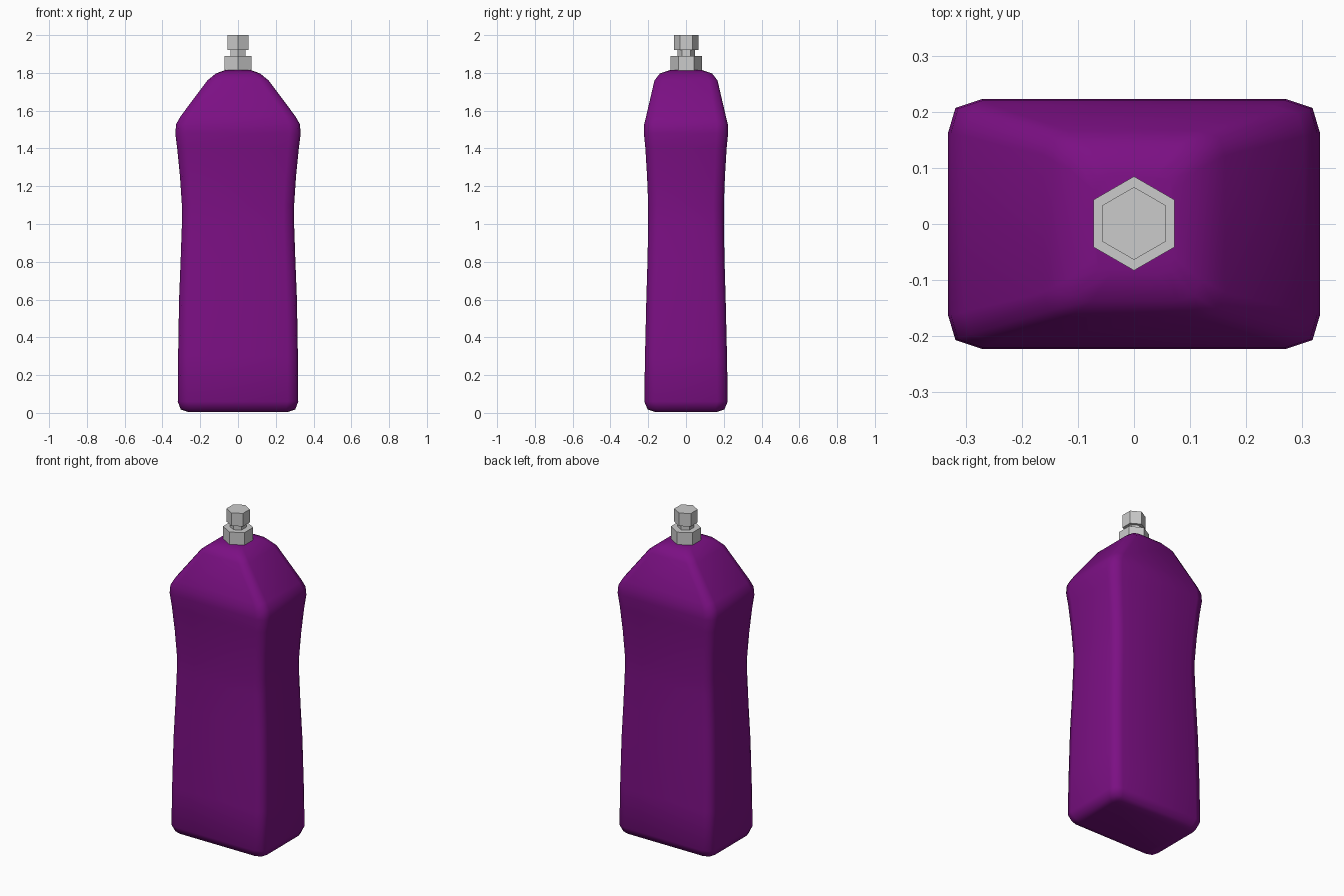
import bpy, bmesh, math

if "Cube" in bpy.data.objects:
    bpy.data.objects.remove(bpy.data.objects["Cube"])

# Body profile: z, half width x, half depth y, corner size
PROFILE = [
    (0.005, 0.265, 0.165, 0.035), (0.018, 0.303, 0.203, 0.050),
    (0.06, 0.319, 0.221, 0.055), (0.30, 0.317, 0.217, 0.055),
    (0.60, 0.312, 0.210, 0.055), (0.80, 0.304, 0.204, 0.055),
    (1.00, 0.297, 0.200, 0.055), (1.10, 0.297, 0.200, 0.055),
    (1.25, 0.307, 0.206, 0.055), (1.40, 0.322, 0.215, 0.058),
    (1.48, 0.332, 0.223, 0.060), (1.53, 0.327, 0.221, 0.058),
    (1.57, 0.304, 0.211, 0.054), (1.76, 0.162, 0.167, 0.045),
    (1.797, 0.117, 0.138, 0.040), (1.814, 0.070, 0.088, 0.030),
]


def ring(x, y, c):
    """Rounded rectangle with three points per corner."""
    corner = [(x, y - c), (x - c * 0.22, y - c * 0.26), (x - c, y)]
    left = [(-px, py) for px, py in reversed(corner)]
    half = corner + left
    return half + [(-px, -py) for px, py in half]


# Bottle body, lofted through the profile
bm = bmesh.new()
rings = [[bm.verts.new((px, py, z)) for px, py in ring(x, y, c)]
         for z, x, y, c in PROFILE]
for low, high in zip(rings, rings[1:]):
    for i in range(12):
        j = (i + 1) % 12
        bm.faces.new((low[i], low[j], high[j], high[i]))
bm.faces.new(list(reversed(rings[0])))
bm.faces.new(rings[-1])
bmesh.ops.recalc_face_normals(bm, faces=bm.faces[:])
mesh = bpy.data.meshes.new("bottle_body")
bm.to_mesh(mesh)
bm.free()
mesh.shade_smooth()
body = bpy.data.objects.new("bottle_body", mesh)
bpy.context.collection.objects.link(body)
purple = bpy.data.materials.new("purple_plastic")
purple.diffuse_color = (0.2, 0.005, 0.23, 1)
purple.use_nodes = True
purple.node_tree.nodes["Principled BSDF"].inputs["Base Color"].default_value = purple.diffuse_color
mesh.materials.append(purple)


def hex_part(name, radius, z0, z1):
    """Six-sided flat-shaded cylinder with corners pointing along y."""
    bpy.ops.mesh.primitive_cylinder_add(vertices=6, radius=radius, depth=z1 - z0,
                                        location=(0, 0.001, (z0 + z1) / 2))
    bpy.context.object.name = name


# Neck collar, narrow stem and cap
hex_part("neck_collar", 0.084, 1.805, 1.89)
hex_part("cap_stem", 0.046, 1.885, 1.93)
hex_part("cap_top", 0.065, 1.92, 2.0)
